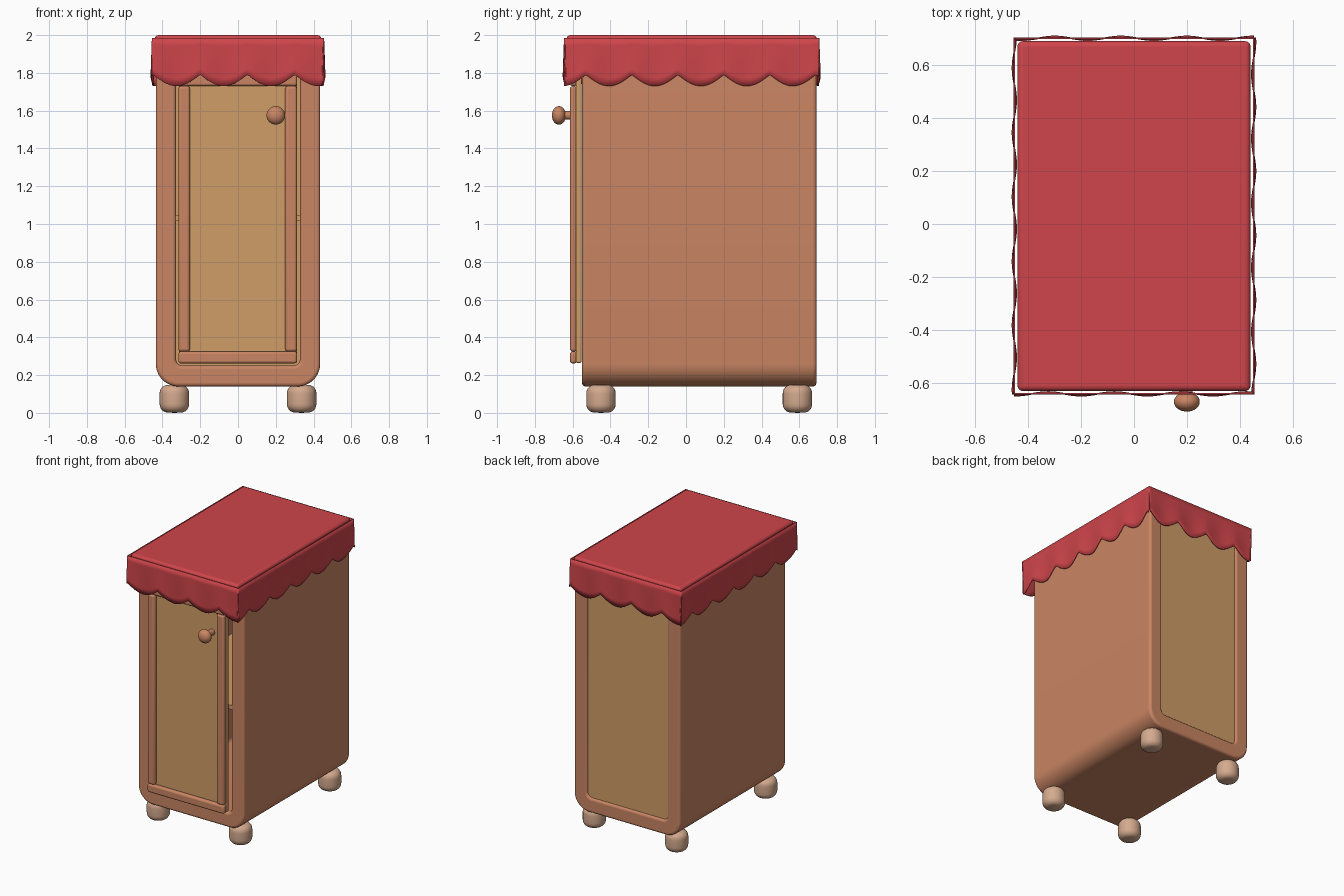
import bpy, bmesh, math
from mathutils import Matrix

if "Cube" in bpy.data.objects:
    bpy.data.objects.remove(bpy.data.objects["Cube"])


def material(name, rgb):
    m = bpy.data.materials.new(name)
    m.diffuse_color = (*rgb, 1)
    m.use_nodes = True
    m.node_tree.nodes["Principled BSDF"].inputs["Base Color"].default_value = m.diffuse_color
    return m


WOOD = material("warm wood", (0.59, 0.235, 0.125))
PANEL = material("tan panel", (0.63, 0.34, 0.135))
CLOTH = material("red cloth", (0.62, 0.06, 0.07))
FOOT = material("pale wood", (0.66, 0.40, 0.27))


def finish(name, bm, mat, bevel=0.0, segments=4):
    """Turn a bmesh into a smooth object with rounded edges."""
    bmesh.ops.recalc_face_normals(bm, faces=bm.faces)
    me = bpy.data.meshes.new(name)
    bm.to_mesh(me)
    bm.free()
    ob = bpy.data.objects.new(name, me)
    bpy.context.collection.objects.link(ob)
    me.materials.append(mat)
    if bevel:
        b = ob.modifiers.new("round", 'BEVEL')
        b.width, b.segments = bevel, segments
        b.limit_method, b.angle_limit = 'ANGLE', math.radians(40)
    bpy.ops.object.select_all(action='DESELECT')
    ob.select_set(True)
    bpy.context.view_layer.objects.active = ob
    bpy.ops.object.shade_smooth_by_angle(angle=math.radians(40))
    return ob


def box(name, x, y, z, mat, bevel=0.0):
    bm = bmesh.new()
    bmesh.ops.create_cube(bm, size=1)
    for v in bm.verts:
        v.co = [(r[0] + r[1]) / 2 + c * (r[1] - r[0]) for c, r in zip(v.co, (x, y, z))]
    return finish(name, bm, mat, bevel)


def lathe(name, profile, matrix, mat, steps=32):
    """Spin an (r, z) profile about z, then place it."""
    bm = bmesh.new()
    vs = [bm.verts.new((r, 0, z)) for r, z in profile]
    es = [bm.edges.new(p) for p in zip(vs, vs[1:])]
    bmesh.ops.spin(bm, geom=vs + es, axis=(0, 0, 1), cent=(0, 0, 0),
                   steps=steps, angle=2 * math.pi, use_duplicate=False)
    bmesh.ops.remove_doubles(bm, verts=bm.verts, dist=1e-5)
    bm.transform(matrix)
    return finish(name, bm, mat)


def rounded_outline(hx, z0, z1, r_low, r_top, n=10):
    pts = []
    for sx, z, r, a0 in ((1, z0, r_low, -90), (1, z1, r_top, 0),
                         (-1, z1, r_top, 90), (-1, z0, r_low, 180)):
        cz = z + r if z == z0 else z - r
        for i in range(n + 1):
            a = math.radians(a0 + 90 * i / n)
            pts.append((sx * (hx - r) + r * math.cos(a), cz + r * math.sin(a)))
    return pts


# Cabinet shell: a rounded tube open at front and back
bm = bmesh.new()
outer = rounded_outline(0.435, 0.14, 1.965, 0.12, 0.03)
inner = rounded_outline(0.328, 0.25, 1.85, 0.035, 0.03)
rings = [[bm.verts.new((x, y, z)) for x, z in pts]
         for pts, y in ((outer, -0.55), (outer, 0.69), (inner, 0.69), (inner, -0.55))]
n = len(outer)
for k in range(4):
    a, b = rings[k], rings[(k + 1) % 4]
    for i in range(n):
        j = (i + 1) % n
        bm.faces.new((a[i], a[j], b[j], b[i]))
finish("cabinet_shell", bm, WOOD, 0.018)

# Back panel and inner shelf
box("back_panel", (-0.335, 0.335), (0.65, 0.675), (0.245, 1.86), PANEL)
box("inner_shelf", (-0.335, 0.335), (-0.54, 0.66), (1.015, 1.045), PANEL)

# Door: panel with a rounded frame in front
box("door_panel", (-0.313, 0.313), (-0.582, -0.553), (0.265, 1.79), PANEL, 0.008)
for side, x in (("left", (-0.315, -0.255)), ("right", (0.25, 0.312))):
    box(side + "_door_stile", x, (-0.614, -0.578), (0.325, 1.73), WOOD, 0.014)
for side, z in (("bottom", (0.262, 0.325)), ("top", (1.73, 1.793))):
    box(side + "_door_rail", (-0.316, 0.313), (-0.614, -0.578), z, WOOD, 0.014)

# Door knob: neck and flattened ball
prof = [(0, -0.02), (0.022, -0.02), (0.022, 0.032)]
prof += [(0.049 * math.sin(a), 0.065 - 0.037 * math.cos(a))
         for a in (math.pi * (0.16 + 0.84 * i / 14) for i in range(15))]
lathe("door_knob", prof, Matrix.Translation((0.2, -0.608, 1.575))
      @ Matrix.Rotation(math.pi / 2, 4, 'X'), WOOD)

# Four rounded feet
prof = [(0, 0.005)]
for cz, a0 in ((0.05, -90), (0.105, 0)):
    prof += [(0.036 + 0.042 * math.cos(t), cz + 0.043 * math.sin(t))
             for t in (math.radians(a0 + 15 * i) for i in range(7))]
prof.append((0, 0.148))
prof = [(r, (z - 0.005) * 0.148 / 0.143) for r, z in prof]
for sx, xn in ((-1, "left"), (1, "right")):
    for y, yn in ((-0.45, "front"), (0.59, "back")):
        lathe(f"{yn}_{xn}_foot", prof, Matrix.Translation((sx * 0.337, y, 0)), FOOT)

# Cloth-covered top
box("top_cover", (-0.441, 0.441), (-0.632, 0.692), (1.95, 2.0), CLOTH, 0.02)


# Scalloped, gently rippled cloth skirt
def skirt(name, start, end, cusp, period, place):
    bm = bmesh.new()
    cols, rows, prev = 120, 6, None
    for i in range(cols + 1):
        s = start + (end - start) * i / cols
        p = math.pi * (s - cusp) / period
        low = 1.79 - 0.06 * abs(math.sin(p))
        col = []
        for k in range(rows + 1):
            t = k / rows
            out = 0.007 * t * math.cos(2 * p)
            col.append(bm.verts.new(place(s, out, 1.985 + (low - 1.985) * t)))
        if prev:
            for k in range(rows):
                bm.faces.new((prev[k], prev[k + 1], col[k + 1], col[k]))
        prev = col
    if "back" in name or "left" in name:
        bm.transform(Matrix.Translation((0, 0.03, 0)) @ Matrix.Rotation(math.pi, 4, 'Z')
                     @ Matrix.Translation((0, -0.03, 0)))
    ob = finish(name, bm, CLOTH)
    m = ob.modifiers.new("thickness", 'SOLIDIFY')
    m.thickness, m.offset = 0.006, 0


for name in ("front_skirt", "back_skirt"):
    skirt(name, -0.455, 0.455, -0.2, 0.25, lambda s, o, z: (s, -0.643 - o, z))
for name in ("right_skirt", "left_skirt"):
    skirt(name, -0.645, 0.705, -0.53, 0.2435, lambda s, o, z: (0.453 + o, s, z))
